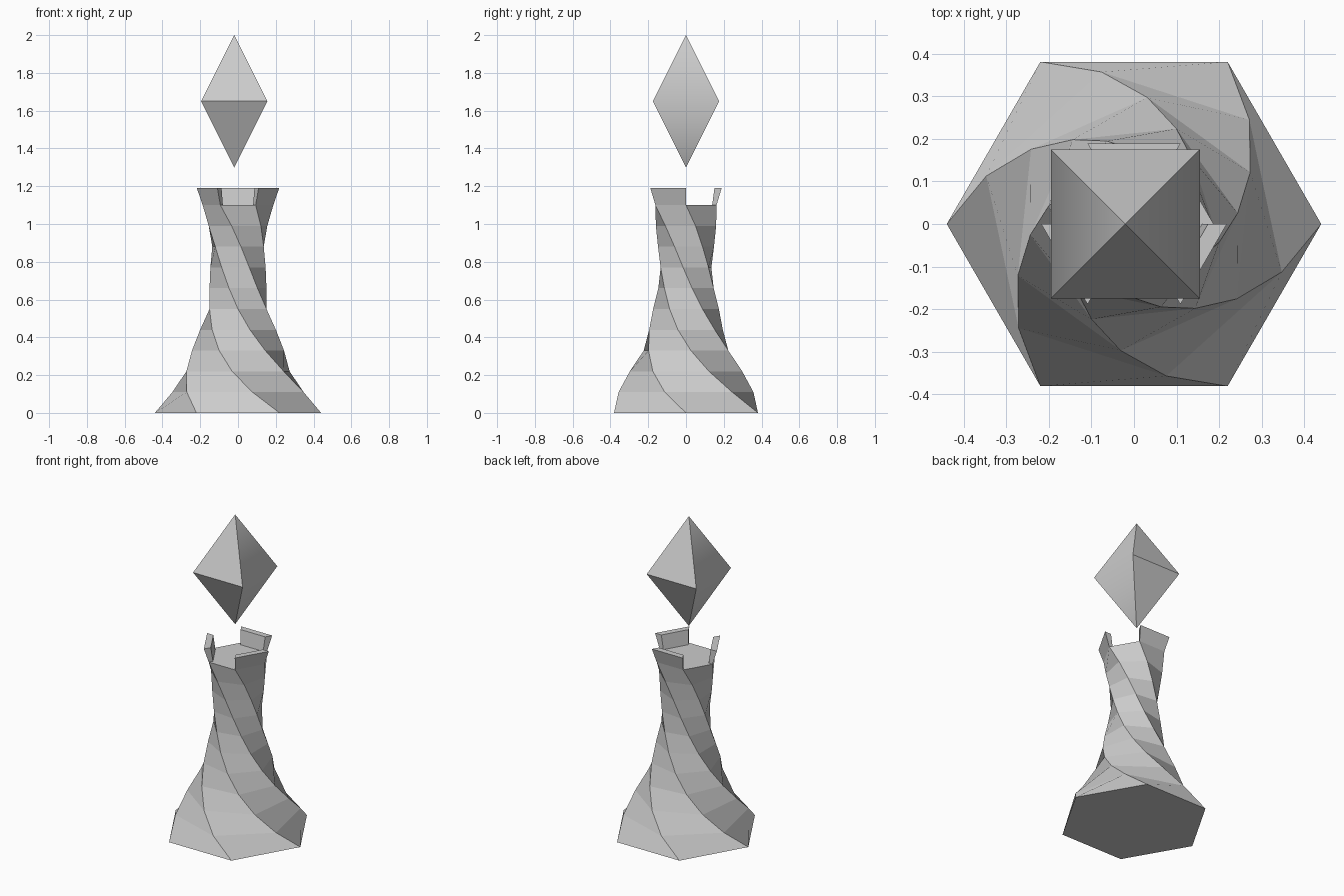
import bpy
import math

if "Cube" in bpy.data.objects:
    bpy.data.objects.remove(bpy.data.objects["Cube"])


def make_object(name, verts, faces):
    mesh = bpy.data.meshes.new(name)
    mesh.from_pydata(verts, [], faces)
    mesh.update()
    obj = bpy.data.objects.new(name, mesh)
    bpy.context.collection.objects.link(obj)
    return obj


def polar(radius, degrees, z):
    a = math.radians(degrees)
    return (radius * math.cos(a), radius * math.sin(a), z)


# Tower body: hexagon rings, each turned 18 degrees clockwise from the last
radii = [0.44, 0.365, 0.299, 0.245, 0.205, 0.174, 0.154, 0.147, 0.149, 0.163, 0.187]
STEP, TWIST, SIDES = 0.11, -18, 6
verts, faces = [], []
for k, r in enumerate(radii):
    verts += [polar(r, 60 * i + TWIST * k, STEP * k) for i in range(SIDES)]
for k in range(len(radii) - 1):
    for i in range(SIDES):
        j = (i + 1) % SIDES
        a, b = k * SIDES, (k + 1) * SIDES
        faces.append((a + i, a + j, b + j, b + i))
last = (len(radii) - 1) * SIDES
faces.append(tuple(reversed(range(SIDES))))
faces.append(tuple(range(last, last + SIDES)))
make_object("twisted_tower", verts, faces)

# Battlements: flared wall pieces on every other side of the deck
for n, start in enumerate((60, 180, 300)):
    wall = []
    for r_out, r_in, z in ((0.187, 0.16, 1.10), (0.218, 0.174, 1.19)):
        wall += [polar(r_out, start, z), polar(r_out, start + 60, z),
                 polar(r_in, start + 60, z), polar(r_in, start, z)]
    # open underneath, since each piece stands on the deck
    sides = [(i, (i + 1) % 4, 4 + (i + 1) % 4, 4 + i) for i in range(4)]
    make_object(f"battlement_{n + 1}", wall, sides + [(4, 5, 6, 7)])

# Floating crystal: square double pyramid
cx, h = -0.02, 0.175
square = [(cx - h, -h, 1.65), (cx + h, -h, 1.65), (cx + h, h, 1.65), (cx - h, h, 1.65)]
tips = [(cx, 0, 2.0), (cx, 0, 1.3)]
tris = []
for i in range(4):
    j = (i + 1) % 4
    tris += [(i, j, 4), (j, i, 5)]
crystal = make_object("floating_crystal", square + tips, tris)
# left and right faces are shaded smoothly across the waist
for poly in crystal.data.polygons:
    poly.use_smooth = abs(poly.normal.x) > 0.5
